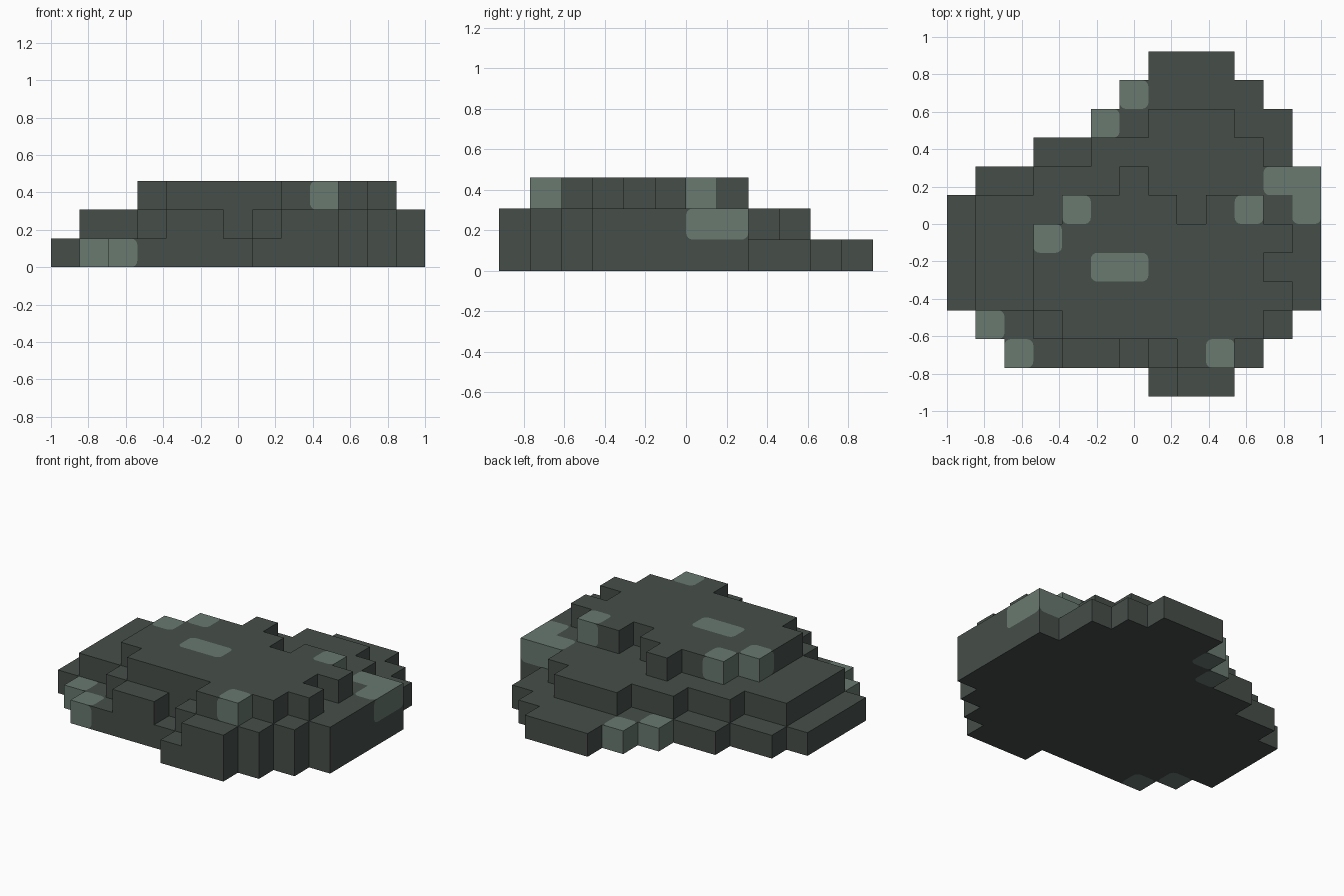
import bpy, bmesh, math
from mathutils import Vector

cube = bpy.data.objects.get("Cube")
if cube:
    bpy.data.objects.remove(cube, do_unlink=True)

CELL = 2 / 13                        # block size: 13 blocks wide, 12 deep, 3 high
ORIGIN = Vector((-1, -6 * CELL, 0))
RADIUS = 0.22                        # rounding of pale patches, in blocks


def make_material(name, rgb):
    m = bpy.data.materials.new(name)
    m.use_nodes = True
    m.diffuse_color = (*rgb, 1)
    bsdf = m.node_tree.nodes["Principled BSDF"]
    bsdf.inputs["Base Color"].default_value = (*rgb, 1)
    bsdf.inputs["Roughness"].default_value = 0.9
    return m


materials = [make_material("dark stone", (0.061, 0.077, 0.067)),
             make_material("pale stone", (0.138, 0.192, 0.162))]

# Each tier: row -> inclusive column spans, rows from front to back
TIERS = [
    ("lower_tier", {0: [(7, 9)], 1: [(2, 10)], 2: [(1, 11)], 3: [(0, 12)],
                    4: [(0, 12)], 5: [(0, 12)], 6: [(0, 12)], 7: [(1, 12)],
                    8: [(3, 11)], 9: [(5, 11)], 10: [(6, 10)], 11: [(7, 9)]}),
    ("middle_tier", {0: [(8, 9)], 1: [(4, 5), (7, 10)], 2: [(3, 11)],
                     3: [(1, 12)], 4: [(1, 12)], 5: [(1, 12)], 6: [(1, 12)],
                     7: [(3, 12)], 8: [(5, 10)], 9: [(7, 9)]}),
    ("upper_tier", {1: [(8, 9)], 2: [(4, 10)], 3: [(3, 11)], 4: [(3, 10)],
                    5: [(3, 11)], 6: [(4, 7), (9, 10)], 7: [(6, 6)]}),
]
# Pale blocks (column, row, tier)
PALE = {(1, 2, 0), (2, 1, 0), (5, 9, 0), (6, 10, 0),
        (11, 7, 1), (12, 7, 1), (12, 6, 1),
        (3, 5, 2), (4, 6, 2), (10, 6, 2), (9, 1, 2), (5, 4, 2), (6, 4, 2)}

solid = {(x, y, z) for z, (_, rows) in enumerate(TIERS)
         for y, spans in rows.items() for a, b in spans for x in range(a, b + 1)}


def step(cell, axis, sign):
    c = list(cell)
    c[axis] += sign
    return tuple(c)


def add_polygon(bm, points, index):
    face = bm.faces.new([bm.verts.new(ORIGIN + p * CELL) for p in points])
    face.material_index = index


def add_block_face(bm, cell, axis, sign):
    """One exposed block side; pale sides get rounded corners against dark ones."""
    u, v = (axis + 1) % 3, (axis + 2) % 3
    signs = [(-1, -1), (1, -1), (1, 1), (-1, 1)][::sign]
    corners = []
    for su, sv in signs:
        p = Vector(cell) + Vector((0.5, 0.5, 0.5))
        p[axis] += sign / 2
        p[u] += su / 2
        p[v] += sv / 2
        corners.append(p)
    if cell not in PALE:
        add_polygon(bm, corners, 0)
        return
    outline = []
    for i, (su, sv) in enumerate(signs):
        c = corners[i]
        flush = [n for n in (step(cell, u, su), step(cell, v, sv))
                 if n in solid and step(n, axis, sign) not in solid]
        if not flush or any(n in PALE for n in flush):
            outline.append(c)
            continue
        back, ahead = corners[i - 1] - c, corners[(i + 1) % 4] - c
        arc = []
        for k in range(5):
            t = k * math.pi / 8
            arc.append(c + RADIUS * (back * (1 - math.sin(t)) + ahead * (1 - math.cos(t))))
        outline += arc
        add_polygon(bm, [c] + arc[::-1], 0)
    add_polygon(bm, outline, 1)


# Build every tier from the exposed sides of its blocks
for z, (name, rows) in enumerate(TIERS):
    bm = bmesh.new()
    for cell in sorted(c for c in solid if c[2] == z):
        for axis in range(3):
            for sign in (-1, 1):
                if step(cell, axis, sign) not in solid:
                    add_block_face(bm, cell, axis, sign)
    bmesh.ops.remove_doubles(bm, verts=bm.verts, dist=1e-5)
    mesh = bpy.data.meshes.new(name)
    bm.to_mesh(mesh)
    bm.free()
    for m in materials:
        mesh.materials.append(m)
    obj = bpy.data.objects.new(name, mesh)
    bpy.context.collection.objects.link(obj)
